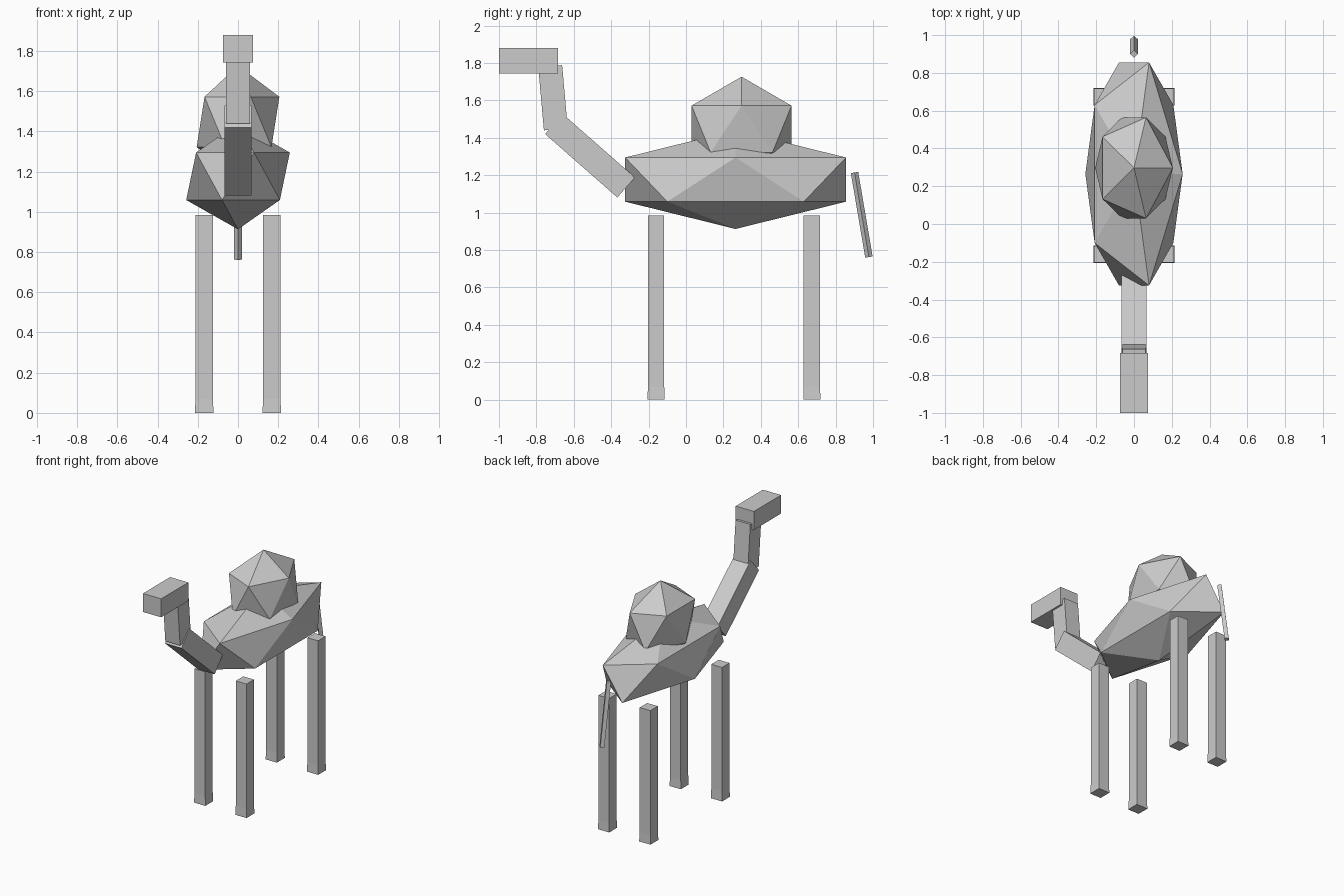
import bpy, bmesh, math
from mathutils import Vector, Matrix

if "Cube" in bpy.data.objects:
    bpy.data.objects.remove(bpy.data.objects["Cube"])

grey = bpy.data.materials.new("plain grey")
grey.diffuse_color = (0.6, 0.6, 0.6, 1)
grey.use_nodes = True
grey.node_tree.nodes["Principled BSDF"].inputs["Base Color"].default_value = grey.diffuse_color


def finish(name, bm, matrix):
    bmesh.ops.transform(bm, matrix=matrix, verts=bm.verts)
    bmesh.ops.recalc_face_normals(bm, faces=bm.faces)
    mesh = bpy.data.meshes.new(name)
    bm.to_mesh(mesh)
    bm.free()
    mesh.materials.append(grey)
    obj = bpy.data.objects.new(name, mesh)
    bpy.context.collection.objects.link(obj)
    return obj


def faceted_ball(name, centre, radii):
    bm = bmesh.new()
    bmesh.ops.create_icosphere(bm, subdivisions=1, radius=1)
    finish(name, bm, Matrix.Translation(centre) @ Matrix.Diagonal((*radii, 1)))


def box(name, centre, size, tilt=0):
    bm = bmesh.new()
    bmesh.ops.create_cube(bm, size=1)
    finish(name, bm, Matrix.Translation(centre) @ Matrix.Rotation(tilt, 4, 'X')
           @ Matrix.Diagonal((*size, 1)))


def span(low, top):
    """Centre, length and tilt of a bar between two (y, z) points."""
    dy, dz = top[0] - low[0], top[1] - low[1]
    centre = Vector((0, (low[0] + top[0]) / 2, (low[1] + top[1]) / 2))
    return centre, math.hypot(dy, dz), math.atan2(-dy, dz)


# Body and hump: stretched 20-sided balls
faceted_ball("body", (0, 0.265, 1.177), (0.288, 0.694, 0.264))
faceted_ball("hump", (0, 0.297, 1.447), (0.23, 0.314, 0.28))

# Neck in two segments, then the head
c, length, tilt = span((-0.32, 1.135), (-0.706, 1.474))
box("lower_neck", c, (0.134, 0.143, length), tilt)
c, length, tilt = span((-0.696, 1.446), (-0.726, 1.783))
box("upper_neck", c, (0.12, 0.128, length), tilt)
box("head", (0, -0.842, 1.812), (0.148, 0.316, 0.136))

# Tail: thin four-sided bar with its corners facing front, back and sides
c, length, tilt = span((0.978, 0.763), (0.901, 1.215))
bm = bmesh.new()
bmesh.ops.create_cone(bm, cap_ends=True, segments=4, radius1=0.02,
                      radius2=0.02, depth=length)
finish("tail", bm, Matrix.Translation(c) @ Matrix.Rotation(tilt, 4, 'X'))

# Legs: square posts with slightly flared feet
for end, y in (("front", -0.16), ("back", 0.673)):
    for side, x in (("left", 0.168), ("right", -0.168)):
        bm = bmesh.new()
        bmesh.ops.create_cube(bm, size=1, matrix=Matrix.Translation((0, 0, 0.5275))
                              @ Matrix.Diagonal((0.087, 0.087, 0.915, 1)))
        bm.faces.ensure_lookup_table()
        bottom = min(bm.faces, key=lambda f: f.calc_center_median().z)
        foot = bmesh.ops.extrude_discrete_faces(bm, faces=[bottom])["faces"][0]
        bmesh.ops.translate(bm, verts=foot.verts, vec=(0, 0, -0.07))
        bmesh.ops.scale(bm, verts=foot.verts, vec=(1.06, 1.06, 1))
        finish(f"{end}_{side}_leg", bm, Matrix.Translation((x, y, 0)))
